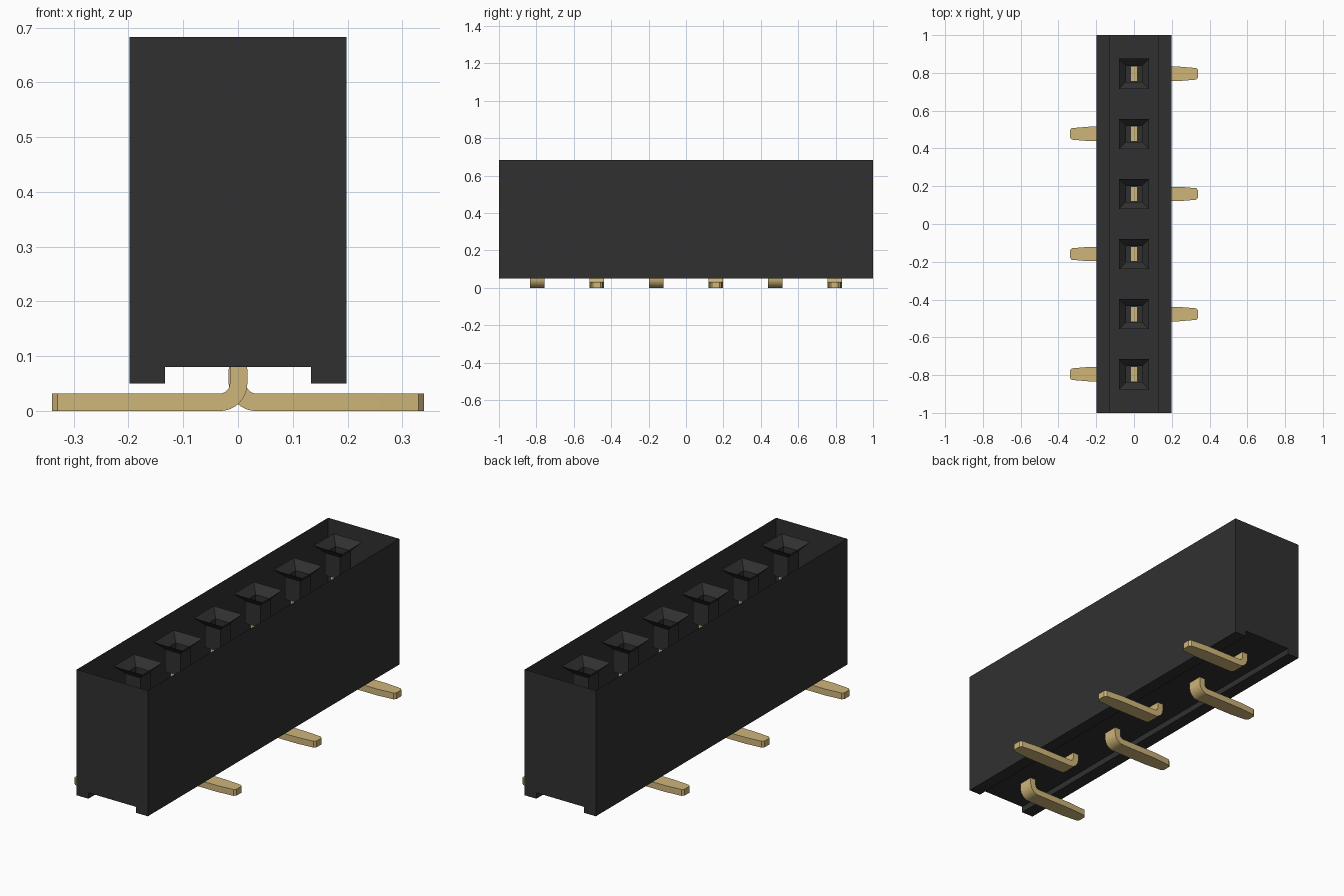
import bpy
import bmesh
import math

old = bpy.data.objects.get("Cube")
if old:
    bpy.data.objects.remove(old, do_unlink=True)


def material(name, rgb):
    m = bpy.data.materials.new(name)
    m.use_nodes = True
    m.diffuse_color = (*rgb, 1)
    m.node_tree.nodes["Principled BSDF"].inputs["Base Color"].default_value = (*rgb, 1)
    return m


BLACK = material("black plastic", (0.03, 0.03, 0.03))
GOLD = material("gold contact", (0.62, 0.46, 0.19))

PITCH, COUNT = 0.318, 6
TOP, FLOOR = 0.683, 0.53


def finish(bm, name, mat):
    bmesh.ops.recalc_face_normals(bm, faces=bm.faces)
    mesh = bpy.data.meshes.new(name)
    bm.to_mesh(mesh)
    bm.free()
    mesh.materials.append(mat)
    ob = bpy.data.objects.new(name, mesh)
    bpy.context.collection.objects.link(ob)
    return ob


def prism(bm, profile, y0, y1):
    """Extrude a closed x-z profile along y; return its side faces."""
    a = [bm.verts.new((x, y0, z)) for x, z in profile]
    b = [bm.verts.new((x, y1, z)) for x, z in profile]
    bm.faces.new(a)
    bm.faces.new(b[::-1])
    n = len(a)
    return [bm.faces.new((a[i], b[i], b[(i + 1) % n], a[(i + 1) % n])) for i in range(n)]


# Housing: open-topped shell with a groove along the underside
W, G = 0.198, 0.133
bm = bmesh.new()
sides = prism(bm, [(-W, TOP), (-W, 0.05), (-G, 0.05), (-G, 0.08),
                   (G, 0.08), (G, 0.05), (W, 0.05), (W, TOP)], -1, 1)
bmesh.ops.recalc_face_normals(bm, faces=bm.faces)
bmesh.ops.delete(bm, geom=[sides[-1]], context="FACES_ONLY")
mesh_housing = bpy.data.meshes.new("housing")
bm.to_mesh(mesh_housing)
bm.free()
mesh_housing.materials.append(BLACK)
housing = bpy.data.objects.new("housing", mesh_housing)
bpy.context.collection.objects.link(housing)


# Socket: square funnel leading into a straight well with a floor
def socket(name, y):
    bm = bmesh.new()
    rings = []
    for h, z in ((0.08, TOP), (0.042, TOP - 0.04), (0.042, FLOOR)):
        rings.append([bm.verts.new((sx * h, y + sy * h, z))
                      for sx, sy in ((-1, -1), (1, -1), (1, 1), (-1, 1))])
    for a, b in zip(rings, rings[1:]):
        for i in range(4):
            j = (i + 1) % 4
            bm.faces.new((a[i], b[i], b[j], a[j]))
    bm.faces.new(rings[-1])
    return finish(bm, name, BLACK)


# Contact: upright blade bent into a flat foot with a tapered tip
def contact(name, y, side):
    t, half, tip = 0.015, 0.038, 0.34
    cx, cz, r_out, r_in, steps = 0.033, 0.05, 0.05, 0.018, 8

    def arc(r):
        angles = [math.pi + i / steps * math.pi / 2 for i in range(steps + 1)]
        return [(cx + r * math.cos(a), cz + r * math.sin(a)) for a in angles]

    foot = ((0.24, 1.0), (0.33, 0.8), (tip, 0.5))
    outer = [(-t, FLOOR + 0.004)] + arc(r_out) + [(x, 0) for x, _ in foot]
    inner = [(t, FLOOR + 0.004)] + arc(r_in) + [(x, 0.032) for x, _ in foot]
    widths = [half] * (steps + 2) + [half * w for _, w in foot]
    bm = bmesh.new()
    rings = []
    for (ox, oz), (ix, iz), w in zip(outer, inner, widths):
        rings.append([bm.verts.new((side * x, y + s * w, z)) for x, z, s in
                      ((ox, oz, -1), (ox, oz, 1), (ix, iz, 1), (ix, iz, -1))])
    for a, b in zip(rings, rings[1:]):
        for i in range(4):
            j = (i + 1) % 4
            bm.faces.new((a[i], a[j], b[j], b[i]))
    bm.faces.new(rings[0])
    bm.faces.new(rings[-1])
    ob = finish(bm, name, GOLD)
    bpy.ops.object.select_all(action="DESELECT")
    ob.select_set(True)
    bpy.context.view_layer.objects.active = ob
    bpy.ops.object.shade_smooth_by_angle(angle=math.radians(20))


for k in range(COUNT):
    y = (k - (COUNT - 1) / 2) * PITCH
    socket(f"socket_{k + 1}", y)
    contact(f"contact_{k + 1}", y, 1 if k % 2 else -1)
